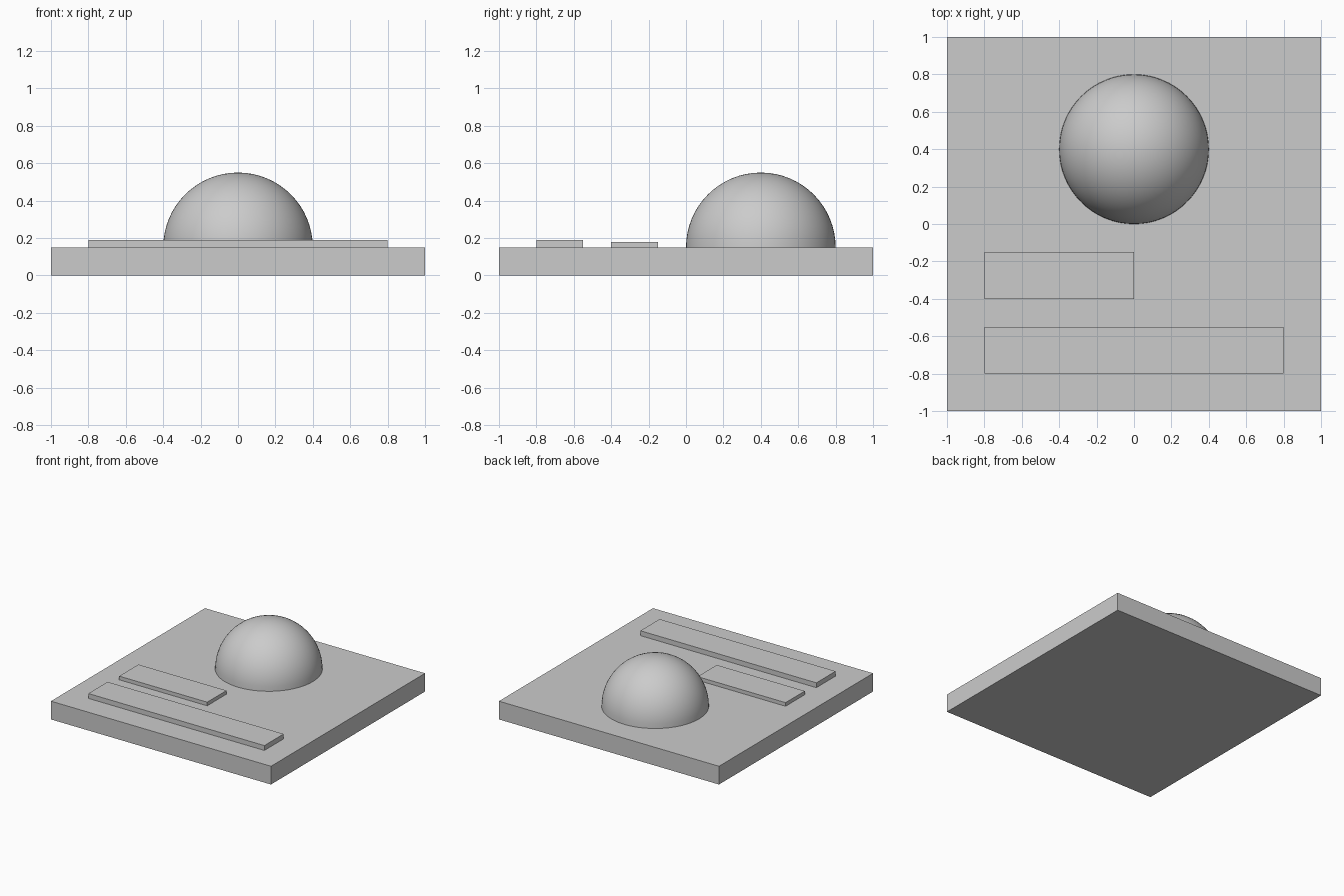
import bpy
import bmesh
from mathutils import Matrix, Vector

default = bpy.data.objects.get("Cube")
if default:
    bpy.data.objects.remove(default, do_unlink=True)

GREY = (0.6, 0.6, 0.6, 1.0)
grey = bpy.data.materials.new("plain grey")
grey.use_nodes = True
grey.diffuse_color = GREY
grey.node_tree.nodes["Principled BSDF"].inputs["Base Color"].default_value = GREY

BASE_TOP = 0.15


def add_object(name, bm):
    mesh = bpy.data.meshes.new(name)
    bm.to_mesh(mesh)
    bm.free()
    mesh.materials.append(grey)
    obj = bpy.data.objects.new(name, mesh)
    bpy.context.collection.objects.link(obj)
    return obj


def add_box(name, low, high):
    low, high = Vector(low), Vector(high)
    bm = bmesh.new()
    matrix = Matrix.Translation((low + high) / 2) @ Matrix.Diagonal((high - low).to_4d())
    bmesh.ops.create_cube(bm, size=1, matrix=matrix)
    return add_object(name, bm)


# Square slab with two raised bars near the front
add_box("base_slab", (-1, -1, 0), (1, 1, BASE_TOP))
add_box("long_bar", (-0.8, -0.8, BASE_TOP), (0.8, -0.55, 0.19))
add_box("short_bar", (-0.8, -0.4, BASE_TOP), (0, -0.15, 0.18))

# Smooth half sphere resting on the slab
bm = bmesh.new()
bmesh.ops.create_uvsphere(bm, u_segments=64, v_segments=32, radius=0.4)
bmesh.ops.bisect_plane(bm, geom=bm.verts[:] + bm.edges[:] + bm.faces[:], dist=0.0001,
                       plane_co=(0, 0, 0), plane_no=(0, 0, 1), clear_inner=True)
for face in bm.faces:
    face.smooth = True
rim = [edge for edge in bm.edges if edge.is_boundary]
for edge in rim:
    edge.smooth = False
bmesh.ops.holes_fill(bm, edges=rim, sides=0)
bmesh.ops.recalc_face_normals(bm, faces=bm.faces[:])
dome = add_object("dome", bm)
dome.location = (0, 0.4, BASE_TOP)
